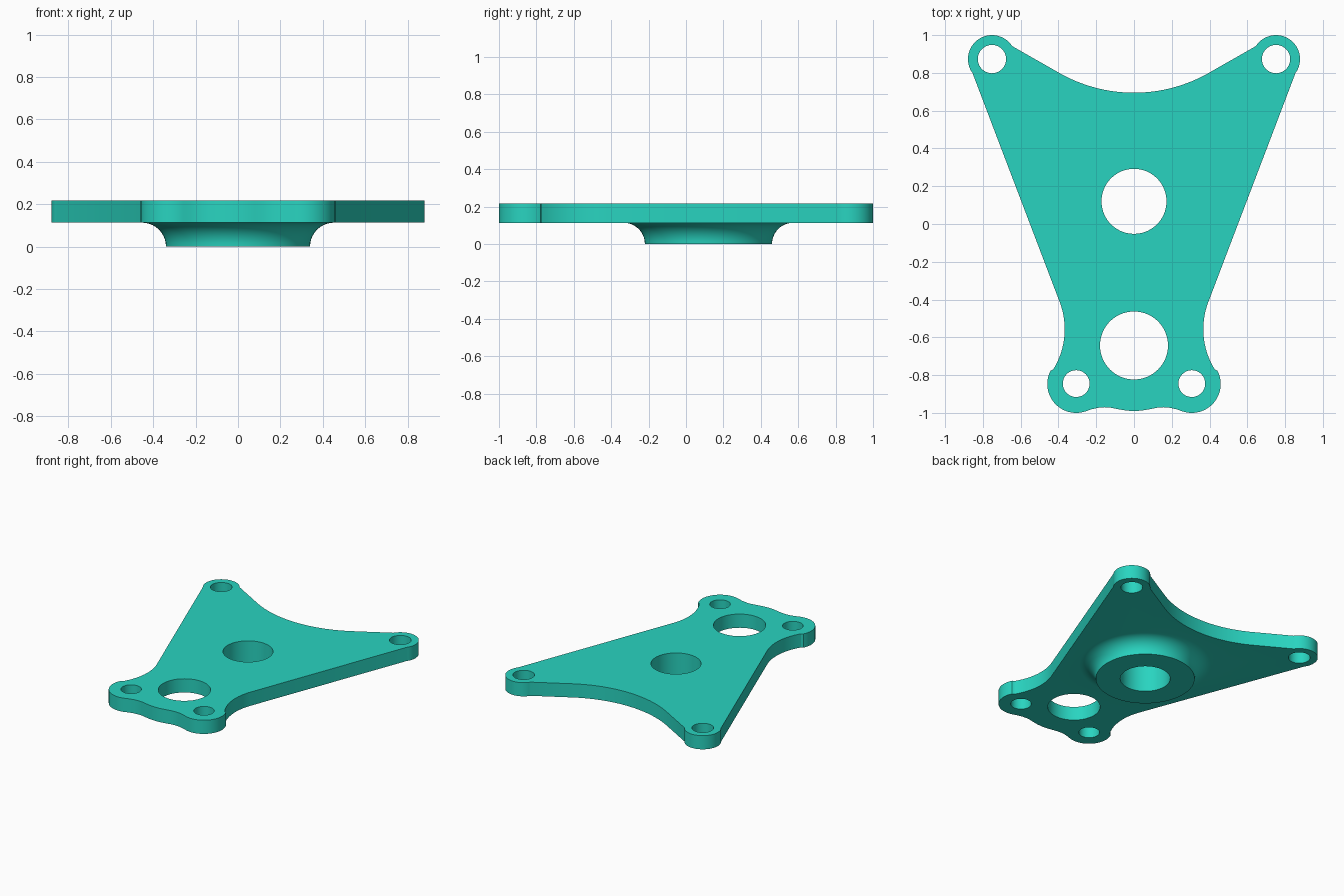
import bpy, bmesh
from math import sin, cos, radians, pi

if "Cube" in bpy.data.objects:
    bpy.data.objects.remove(bpy.data.objects["Cube"])

Z0, Z1 = 0.113, 0.217          # plate underside and top
BOSS_Y, BORE_R, BOSS_R, FILLET_R = 0.12, 0.172, 0.34, 0.113


def arc(cx, cy, r, a0, a1, n):
    """Points on an arc, angles in degrees."""
    return [(cx + r * cos(radians(a0 + (a1 - a0) * i / n)),
             cy + r * sin(radians(a0 + (a1 - a0) * i / n))) for i in range(n + 1)]


def circle(cx, cy, r, n=64):
    return arc(cx, cy, r, 0, 360, n)[:-1]


# Right half of the outline, from back centre clockwise to front centre
half = arc(0, 1.495, 0.8, -90, -60, 16)              # scooped back edge
half += arc(0.752, 0.873, 0.127, 147, -36, 32)       # back ear
half += arc(0.772, -0.557, 0.405, 159.7, 211.7, 20)  # waist
half += arc(0.306, -0.847, 0.153, 31.7, -108, 30)[1:]  # front ear
half += [(0.225, -0.981), (0.19, -0.973), (0.155, -0.97), (0.12, -0.973),
         (0.08, -0.981), (0.04, -0.988), (0, -0.99)]  # wavy front edge
outline = half + [(-x, y) for x, y in half[-2:0:-1]]

# Through holes: cable hole and four screw holes
holes = [circle(0, -0.643, 0.18)]
for s in (-1, 1):
    holes += [circle(s * 0.752, 0.873, 0.075, 40), circle(s * 0.306, -0.845, 0.071, 40)]

bm = bmesh.new()


def ring(points, z):
    return [bm.verts.new((x, y, z)) for x, y in points]


def bridge(a, b):
    n = len(a)
    for i in range(n):
        bm.faces.new((a[i], a[(i + 1) % n], b[(i + 1) % n], b[i]))


def loop_edges(r):
    return [bm.edges.get((r[i], r[i - 1])) for i in range(len(r))]


# Plate walls
top_edges, bottom_edges = [], []
for pts in [outline] + holes:
    low, high = ring(pts, Z0), ring(pts, Z1)
    bridge(low, high)
    bottom_edges += loop_edges(low)
    top_edges += loop_edges(high)

# Central bore, boss underside and flared fillet up to the plate
profile = [(BORE_R, Z1), (BORE_R, 0)]
profile += [(BOSS_R + FILLET_R * (1 - cos(i * pi / 20)), FILLET_R * sin(i * pi / 20))
            for i in range(11)]
rings = [ring(circle(0, BOSS_Y, r, 96), z) for r, z in profile]
for a, b in zip(rings, rings[1:]):
    bridge(a, b)
top_edges += loop_edges(rings[0])
bottom_edges += loop_edges(rings[-1])

# Flat top and underside
bmesh.ops.triangle_fill(bm, use_beauty=True, edges=top_edges, normal=(0, 0, 1))
bmesh.ops.triangle_fill(bm, use_beauty=True, edges=bottom_edges, normal=(0, 0, -1))
bmesh.ops.recalc_face_normals(bm, faces=bm.faces[:])

mesh = bpy.data.meshes.new("mounting_plate")
bm.to_mesh(mesh)
bm.free()
plate = bpy.data.objects.new("mounting_plate", mesh)
bpy.context.collection.objects.link(plate)

teal = bpy.data.materials.new("teal")
teal.diffuse_color = (0.022, 0.658, 0.527, 1)
teal.use_nodes = True
teal.node_tree.nodes["Principled BSDF"].inputs["Base Color"].default_value = teal.diffuse_color
mesh.materials.append(teal)

bpy.context.view_layer.objects.active = plate
plate.select_set(True)
bpy.ops.object.shade_smooth_by_angle(angle=radians(25))
